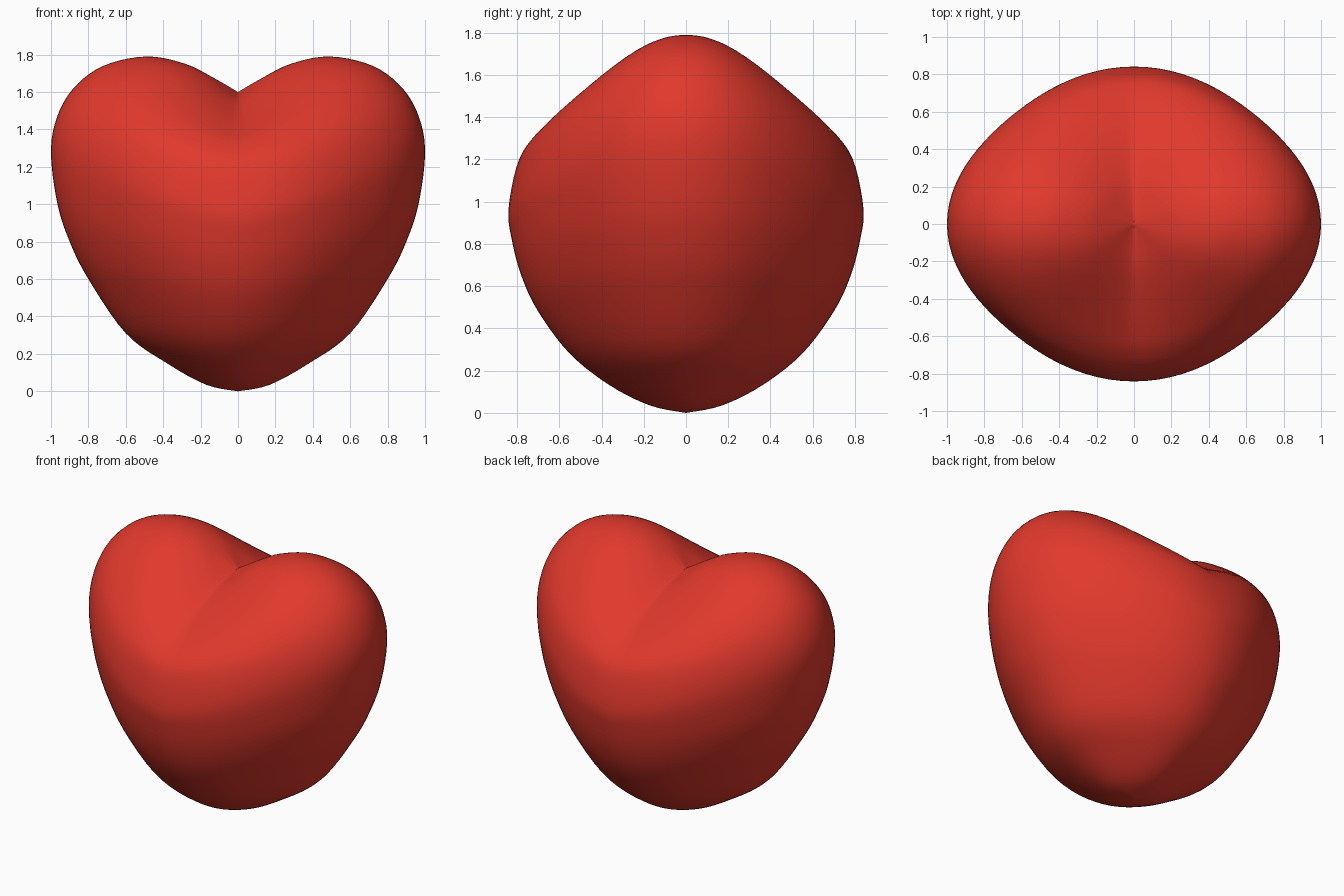
import bpy, bmesh, math

if "Cube" in bpy.data.objects:
    bpy.data.objects.remove(bpy.data.objects["Cube"])

# Side-lobe profile (x, z) and front/back centre profile (y, z), top dip to bottom tip
LOBE = [(0, 1.6), (.12, 1.67), (.28, 1.75), (.49, 1.79), (.72, 1.74), (.88, 1.62), (.97, 1.46),
        (1, 1.27), (.965, 1.0), (.9, .8), (.8, .6), (.6, .31), (.38, .15), (.17, .035), (0, 0)]
MID = [(0, 1.6), (.1, 1.585), (.24, 1.55), (.4, 1.48), (.56, 1.4), (.69, 1.32), (.79, 1.2),
       (.84, .97), (.825, .82), (.78, .65), (.7, .48), (.55, .28), (.36, .13), (.17, .035), (0, 0)]
SEG, SUB = 96, 5


def spline(pts):
    """Catmull-Rom samples through the profile points."""
    out = []
    for i in range(len(pts) - 1):
        p = [pts[max(0, min(len(pts) - 1, i + k))] for k in (-1, 0, 1, 2)]
        for s in range(SUB):
            t = s / SUB
            out.append([.5 * (2 * b + (c - a) * t + (2 * a - 5 * b + 4 * c - d) * t * t
                              + (3 * b - a - 3 * c + d) * t ** 3) for a, b, c, d in zip(*p)])
    return out + [pts[-1]]


# Blend the two profiles around the vertical axis
bm = bmesh.new()
rows = list(zip(spline(LOBE), spline(MID)))
top, tip = bm.verts.new((0, 0, 1.6)), bm.verts.new((0, 0, 0))
rings = []
for (ra, za), (rb, zb) in rows[1:-1]:
    ring = []
    for k in range(SEG):
        a = 2 * math.pi * k / SEG
        c, s = math.cos(a), math.sin(a)
        w = abs(c) ** 1.3
        f = 1 - .05 * math.sin(2 * a) ** 2
        ring.append(bm.verts.new((ra * c * f, rb * s * f, zb + (za - zb) * w)))
    rings.append(ring)
for k in range(SEG):
    n = (k + 1) % SEG
    bm.faces.new((top, rings[0][k], rings[0][n]))
    bm.faces.new((tip, rings[-1][n], rings[-1][k]))
    for u, v in zip(rings, rings[1:]):
        bm.faces.new((u[k], v[k], v[n], u[n]))
bmesh.ops.recalc_face_normals(bm, faces=bm.faces)
for f in bm.faces:
    f.smooth = True

me = bpy.data.meshes.new("heart")
bm.to_mesh(me)
bm.free()
heart = bpy.data.objects.new("heart", me)
bpy.context.collection.objects.link(heart)
red = bpy.data.materials.new("red")
red.diffuse_color = (.75, .04, .025, 1)
red.use_nodes = True
red.node_tree.nodes["Principled BSDF"].inputs["Base Color"].default_value = red.diffuse_color
me.materials.append(red)
